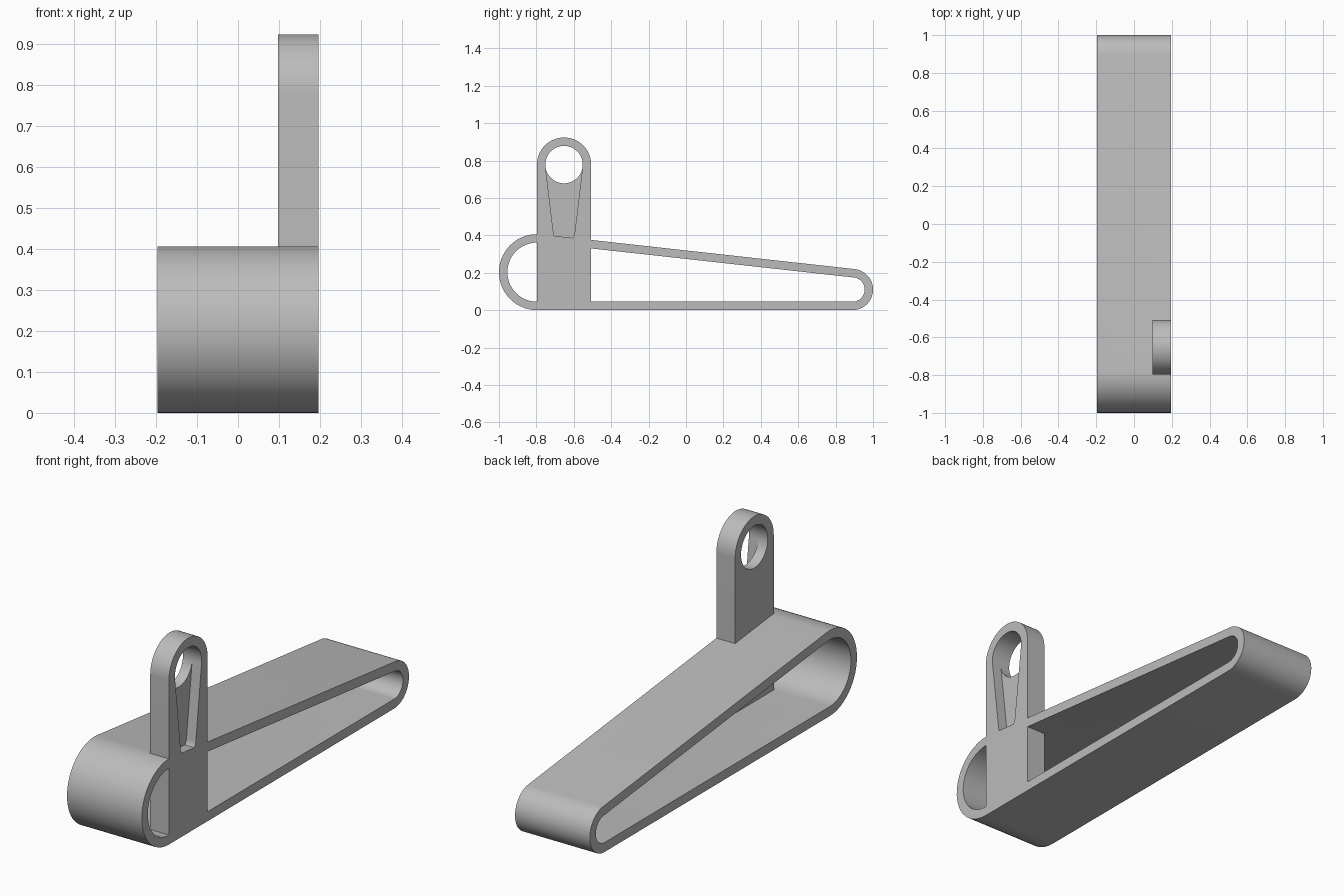
import bpy, bmesh, math

if "Cube" in bpy.data.objects:
    bpy.data.objects.remove(bpy.data.objects["Cube"])

HALF_W = 0.196            # half the band width
PLATE_X = 0.098           # inner face of the upright plate
BIG = (-0.797, 0.203)     # front roller centre (y, z)
SMALL = (0.89, 0.11)      # rear roller centre
EYE = (-0.652, 0.778)     # eyelet centre
SLOT = (-0.652, 0.42)     # lower end of the tapered recess

grey = bpy.data.materials.new("grey")
grey.diffuse_color = (0.5, 0.5, 0.5, 1)
grey.use_nodes = True
grey.node_tree.nodes["Principled BSDF"].inputs["Base Color"].default_value = grey.diffuse_color


def arc(c, r, a0, a1, n):
    return [(c[0] + r * math.cos(a0 + (a1 - a0) * i / n),
             c[1] + r * math.sin(a0 + (a1 - a0) * i / n)) for i in range(n + 1)]


def belt(c1, r1, c2, r2, n=32):
    """Outline of a belt around two circles."""
    dy, dz = c2[0] - c1[0], c2[1] - c1[1]
    axis = math.atan2(dz, dy)
    t = math.acos((r1 - r2) / math.hypot(dy, dz))
    return (arc(c1, r1, axis + t, axis + 2 * math.pi - t, n)
            + arc(c2, r2, axis - t, axis + t, n))


def make(name, bm):
    bmesh.ops.recalc_face_normals(bm, faces=bm.faces)
    mesh = bpy.data.meshes.new(name)
    bm.to_mesh(mesh)
    bm.free()
    mesh.materials.append(grey)
    ob = bpy.data.objects.new(name, mesh)
    bpy.context.collection.objects.link(ob)
    return ob


def prism(name, outline, x0, x1):
    bm = bmesh.new()
    face = bm.faces.new([bm.verts.new((x0, y, z)) for y, z in outline])
    ext = bmesh.ops.extrude_face_region(bm, geom=[face])
    verts = [v for v in ext["geom"] if isinstance(v, bmesh.types.BMVert)]
    bmesh.ops.translate(bm, verts=verts, vec=(x1 - x0, 0, 0))
    return make(name, bm)


def tube(name, outer, inner, x0, x1):
    bm = bmesh.new()
    rings = [[bm.verts.new((x, y, z)) for y, z in line]
             for x, line in ((x0, outer), (x1, outer), (x1, inner), (x0, inner))]
    n = len(outer)
    for k in range(4):
        a, b = rings[k], rings[(k + 1) % 4]
        for i in range(n):
            j = (i + 1) % n
            bm.faces.new((a[i], a[j], b[j], b[i]))
    return make(name, bm)


def combine(ob, other, operation):
    mod = ob.modifiers.new("combine", "BOOLEAN")
    mod.operation, mod.solver, mod.object = operation, "EXACT", other
    bpy.context.view_layer.objects.active = ob
    bpy.ops.object.modifier_apply(modifier=mod.name)
    bpy.data.objects.remove(other)


# Hollow tapered band
wall = 0.045
band = tube("tapered_band", belt(BIG, 0.203, SMALL, 0.11),
            belt(BIG, 0.203 - wall, SMALL, 0.11 - wall), -HALF_W, HALF_W)

# Upright plate with a rounded top
outline = [(-0.797, 0.02), (-0.507, 0.02)] + arc(EYE, 0.145, 0, math.pi, 32)
plate = prism("upright_plate", outline, PLATE_X, HALF_W)

# Eyelet through the plate
hole = prism("eyelet_cutter", arc(EYE, 0.1, 0, 2 * math.pi, 64)[:-1], 0, 0.3)
combine(plate, hole, "DIFFERENCE")

# Tapered recess, half the plate deep, running down from the eyelet
t = math.asin((0.1 - 0.057) / (EYE[1] - SLOT[1]))
recess = (arc(SLOT, 0.057, -math.pi - (-t), t * -1, 24)
          + [(EYE[0] + 0.1 * math.cos(t), EYE[1] - 0.1 * math.sin(t)),
             (EYE[0] - 0.1 * math.cos(t), EYE[1] - 0.1 * math.sin(t))])
combine(plate, prism("recess_cutter", recess, 0.147, 0.3), "DIFFERENCE")

# Join into one solid bracket
combine(band, plate, "UNION")
band.name = "band_bracket"
bpy.ops.object.select_all(action="DESELECT")
band.select_set(True)
bpy.context.view_layer.objects.active = band
bpy.ops.object.shade_smooth_by_angle(angle=math.radians(30))
